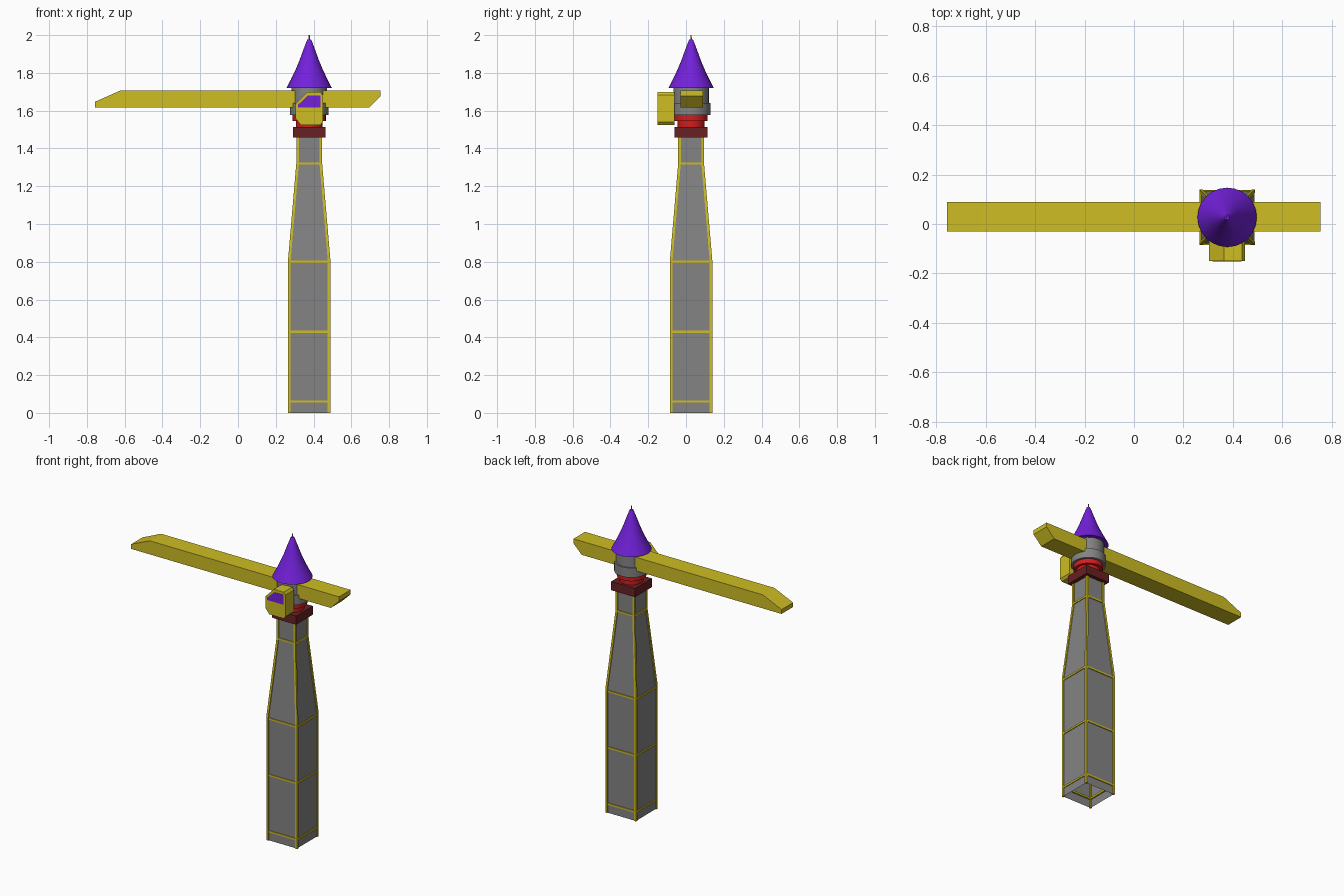
import bpy
import bmesh
import math

cube = bpy.data.objects.get("Cube")
if cube:
    bpy.data.objects.remove(cube, do_unlink=True)

CX, CY = 0.377, 0.027  # mast axis


def material(name, rgb):
    m = bpy.data.materials.new(name)
    m.use_nodes = True
    m.diffuse_color = (*rgb, 1)
    m.node_tree.nodes["Principled BSDF"].inputs["Base Color"].default_value = (*rgb, 1)
    return m


YELLOW = material("yellow paint", (0.62, 0.51, 0.017))
GREY = material("grey panel", (0.23, 0.23, 0.23))
PURPLE = material("purple", (0.17, 0.015, 0.70))
RED = material("red", (0.66, 0.012, 0.012))
MAROON = material("dark red", (0.14, 0.015, 0.016))


def finish(name, bm, mat, smooth=False):
    bmesh.ops.recalc_face_normals(bm, faces=bm.faces)
    mesh = bpy.data.meshes.new(name)
    bm.to_mesh(mesh)
    bm.free()
    mesh.materials.append(mat)
    ob = bpy.data.objects.new(name, mesh)
    bpy.context.scene.collection.objects.link(ob)
    if smooth:
        bpy.ops.object.select_all(action='DESELECT')
        ob.select_set(True)
        bpy.context.view_layer.objects.active = ob
        bpy.ops.object.shade_smooth_by_angle(angle=math.radians(35))
    return ob


def loft(bm, rings, caps=True):
    """Skin a list of equal-length point rings."""
    rows = [[bm.verts.new(p) for p in ring] for ring in rings]
    n = len(rows[0])
    for a, b in zip(rows, rows[1:]):
        for i in range(n):
            j = (i + 1) % n
            bm.faces.new((a[i], a[j], b[j], b[i]))
    if caps:
        bm.faces.new(rows[0][::-1])
        bm.faces.new(rows[-1])


def square(half, z):
    return [(CX + sx * half, CY + sy * half, z)
            for sx, sy in ((-1, -1), (1, -1), (1, 1), (-1, 1))]


def turned(name, profile, mat, sides=32):
    """Round part about the mast axis from (radius, z) pairs."""
    bm = bmesh.new()
    steps = [math.tau * i / sides for i in range(sides)]
    loft(bm, [[(CX + r * math.cos(t), CY + r * math.sin(t), z) for t in steps]
              for r, z in profile])
    return finish(name, bm, mat, True)


def extruded(name, outline, y0, y1, mat):
    """Side outline of (x, z) pairs pushed along y."""
    bm = bmesh.new()
    loft(bm, [[(x, y, z) for x, z in outline] for y in (y0, y1)])
    return finish(name, bm, mat)


# Mast: open-bottomed panels, corner rails and frame bands
LEVELS = [(0.112, 0), (0.112, 0.81), (0.0685, 1.32), (0.0685, 1.46)]
T = 0.014

bm = bmesh.new()
loft(bm, [square(h - 0.006, z) for h, z in LEVELS], caps=False)
finish("mast_panels", bm, GREY)

bm = bmesh.new()
for sx in (-1, 1):
    for sy in (-1, 1):
        loft(bm, [[(CX + sx * (h - a), CY + sy * (h - b), z)
                   for a, b in ((0, 0), (T, 0), (T, T), (0, T))]
                  for h, z in LEVELS])
finish("mast_corner_rails", bm, YELLOW)

bm = bmesh.new()
for half, z in ((0.111, 0.06), (0.111, 0.43), (0.111, 0.80), (0.068, 1.32)):
    lo, hi, inner = z - 0.006, z + 0.006, half - T
    loft(bm, [square(inner, lo), square(half, lo), square(half, hi),
              square(inner, hi), square(inner, lo)], caps=False)
bmesh.ops.remove_doubles(bm, verts=bm.verts, dist=0.0001)
finish("mast_bands", bm, YELLOW)

# Collar and slewing ring
bm = bmesh.new()
loft(bm, [square(0.087, 1.457), square(0.087, 1.514)])
finish("collar", bm, MAROON)
turned("slewing_ring", [(0.071, 1.51), (0.071, 1.546), (0.088, 1.546), (0.088, 1.58)], RED)

# Round turret and pointed roof
turned("turret", [(0.103, 1.577), (0.103, 1.64), (0.094, 1.64), (0.094, 1.725)], GREY)
turned("roof", [(0.12, 1.72), (0.097, 1.765), (0.073, 1.815), (0.052, 1.865),
                (0.034, 1.915), (0.017, 1.96), (0.01, 1.977)], PURPLE, 24)
turned("roof_spike", [(0.004, 1.97), (0.003, 2.0)], GREY, 8)

# Boom with a sloped tip and undercut tail
extruded("boom", [(-0.757, 1.618), (0.695, 1.618), (0.755, 1.678), (0.755, 1.707),
                  (-0.622, 1.707), (-0.757, 1.647)], -0.03, 0.09, YELLOW)

# Cab with a window plate
extruded("cab", [(0.304, 1.56), (0.332, 1.525), (0.436, 1.525), (0.449, 1.54),
                 (0.449, 1.682), (0.437, 1.698), (0.365, 1.698), (0.304, 1.635)],
         -0.15, -0.062, YELLOW)
extruded("cab_window", [(0.318, 1.616), (0.436, 1.616), (0.436, 1.68),
                        (0.37, 1.68), (0.318, 1.631)], -0.152, -0.149, PURPLE)
